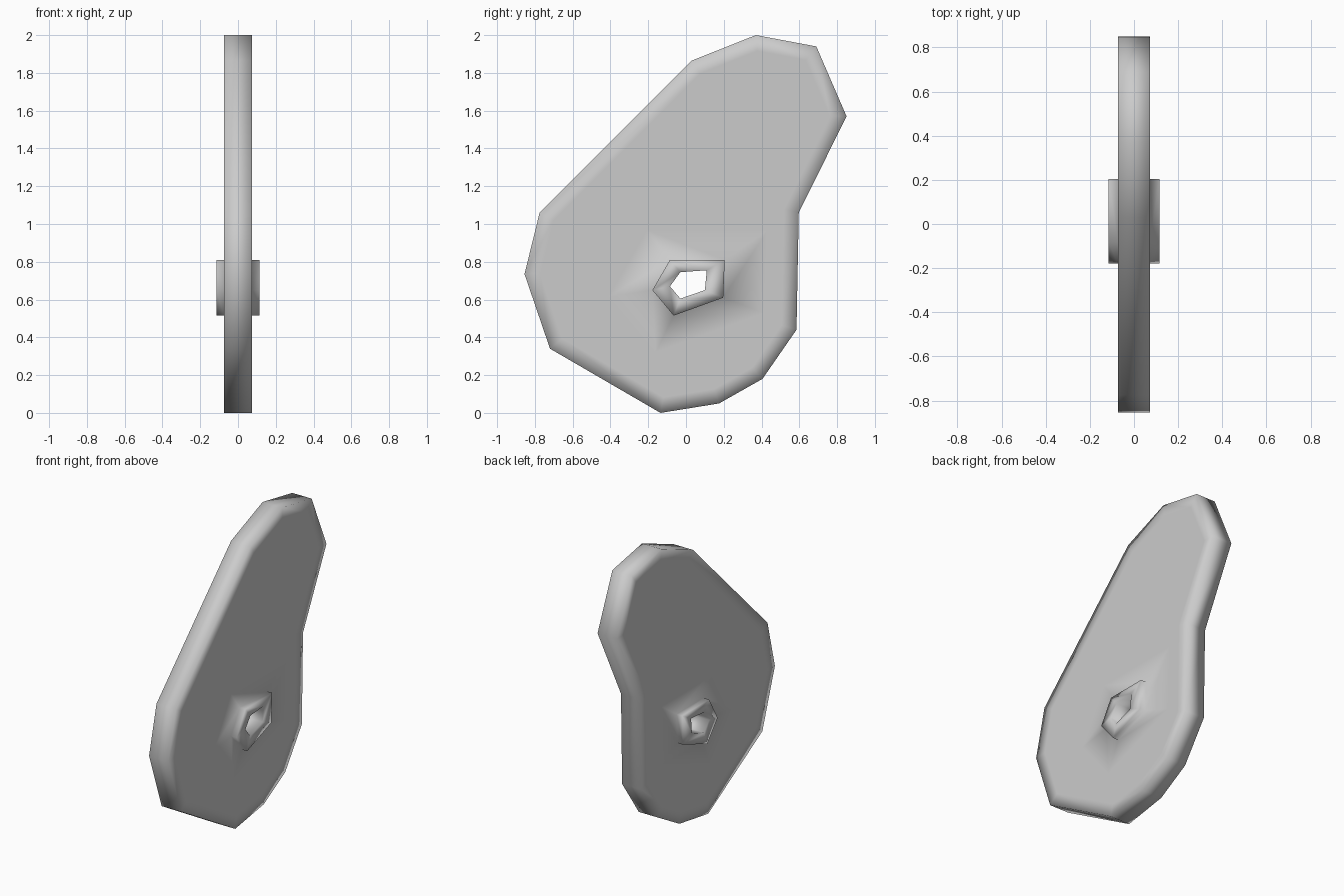
import bpy, bmesh
from mathutils import Vector

if "Cube" in bpy.data.objects:
    bpy.data.objects.remove(bpy.data.objects["Cube"])

# Plate outline and collar profiles in (y, z)
outline = [Vector(p) for p in [
    (0.37, 2.0), (0.69, 1.94), (0.85, 1.57), (0.597, 1.06), (0.585, 0.44), (0.405, 0.18),
    (0.175, 0.05), (-0.135, 0.0), (-0.72, 0.34), (-0.855, 0.735), (-0.775, 1.06), (0.03, 1.865)]]
collar = [Vector(p) for p in [
    (-0.085, 0.81), (0.205, 0.81), (0.197, 0.61), (-0.065, 0.515), (-0.178, 0.65)]]
hole = [Vector(p) for p in [
    (-0.03, 0.745), (0.11, 0.755), (0.10, 0.65), (-0.03, 0.605), (-0.085, 0.67)]]
PLATE, COLLAR = 0.073, 0.115


def inset(points, d):
    """Mitred inward offset of a clockwise loop."""
    result = []
    for i, p in enumerate(points):
        a = (p - points[i - 1]).normalized()
        b = (points[(i + 1) % len(points)] - p).normalized()
        na, nb = Vector((a.y, -a.x)), Vector((b.y, -b.x))
        result.append(p + (na + nb) * d / (1 + na.dot(nb)))
    return result


# Support loop around the collar
centre = sum(collar, Vector((0, 0))) / len(collar)
support = [centre + (p - centre) * 2.2 for p in collar]

bm = bmesh.new()


def ring(points, x):
    return [bm.verts.new((x, p.x, p.y)) for p in points]


def bridge(a, b):
    n = len(a)
    for i in range(n):
        j = (i + 1) % n
        bm.faces.new((a[i], a[j], b[j], b[i]))


def loop_edges(verts):
    return [bm.edges.get((v, verts[i - 1])) for i, v in enumerate(verts)]


# Both broad faces with raised collars
rims, bores = [], []
for side in (-1, 1):
    rim = ring(outline, side * PLATE)
    inner = ring(inset(outline, 0.08), side * PLATE)
    sup = ring(support, side * PLATE)
    base = ring(collar, side * PLATE)
    top = ring(collar, side * COLLAR)
    bore = ring(hole, side * COLLAR)
    bridge(rim, inner)
    bridge(sup, base)
    bridge(base, top)
    bridge(top, bore)
    bmesh.ops.triangle_fill(bm, use_beauty=True, normal=(side, 0, 0),
                            edges=loop_edges(inner) + loop_edges(sup))
    rims.append(rim)
    bores.append(bore)

# Outer edge wall and through hole
bridge(*rims)
bridge(*bores)
bmesh.ops.recalc_face_normals(bm, faces=bm.faces)
for f in bm.faces:
    f.smooth = True

mesh = bpy.data.meshes.new("pierced_plate")
bm.to_mesh(mesh)
bm.free()
obj = bpy.data.objects.new("pierced_plate", mesh)
bpy.context.collection.objects.link(obj)
